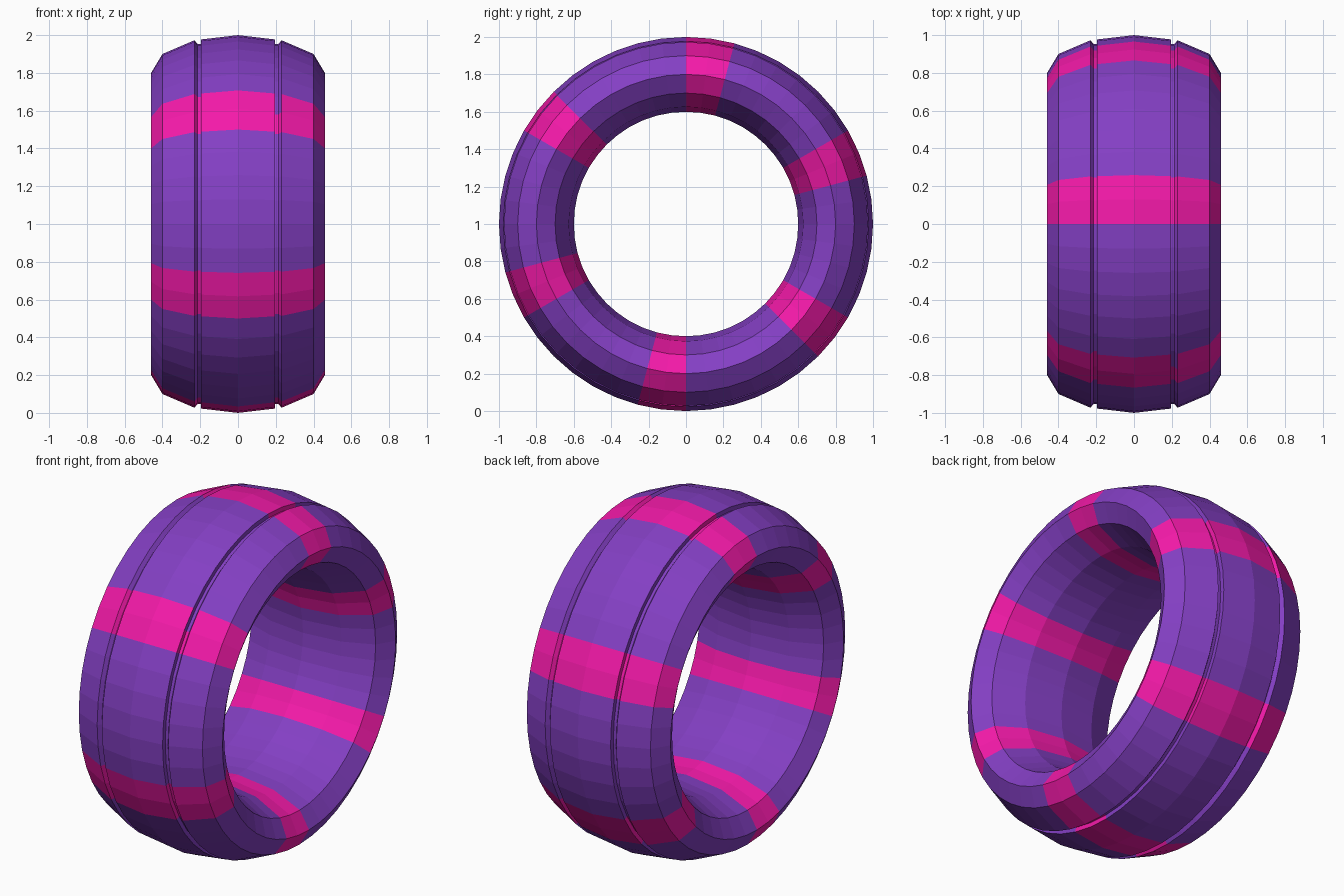
import bpy, bmesh
from math import sin, cos, pi

if "Cube" in bpy.data.objects:
    bpy.data.objects.remove(bpy.data.objects["Cube"])

SEGMENTS = 48


def material(name, rgb):
    mat = bpy.data.materials.new(name)
    mat.diffuse_color = (*rgb, 1)
    mat.use_nodes = True
    mat.node_tree.nodes["Principled BSDF"].inputs["Base Color"].default_value = mat.diffuse_color
    return mat


# Half of the tyre section as (x, radius): tread centre -> groove -> sidewall -> bore
half = [(0, 1.0), (0.196, 0.977), (0.196, 0.952), (0.214, 0.952), (0.23, 0.973),
        (0.40, 0.90), (0.46, 0.80), (0.40, 0.70), (0.23, 0.627), (0, 0.60)]
GROOVE = {1, 2, 3}
profile = half + [(-x, r) for x, r in half[-2:0:-1]]
count = len(profile)

# Revolve the section about the x axis
bm = bmesh.new()
rings = []
for i in range(SEGMENTS):
    a = 2 * pi * i / SEGMENTS
    rings.append([bm.verts.new((x, r * sin(a), 1 + r * cos(a))) for x, r in profile])

# Six pink stripes, two segments wide, one groove patch left purple
for i in range(SEGMENTS):
    here, there = rings[i], rings[(i + 1) % SEGMENTS]
    for j in range(count):
        k = (j + 1) % count
        face = bm.faces.new((here[j], here[k], there[k], there[j]))
        striped = i % 8 < 2 and not (i == 41 and j in GROOVE)
        face.material_index = int(striped)
bmesh.ops.recalc_face_normals(bm, faces=bm.faces)

mesh = bpy.data.meshes.new("striped_ring")
bm.to_mesh(mesh)
bm.free()
mesh.materials.append(material("purple", (0.23, 0.05, 0.55)))
mesh.materials.append(material("pink", (0.91, 0.01, 0.40)))
ring = bpy.data.objects.new("striped_ring", mesh)
bpy.context.collection.objects.link(ring)
